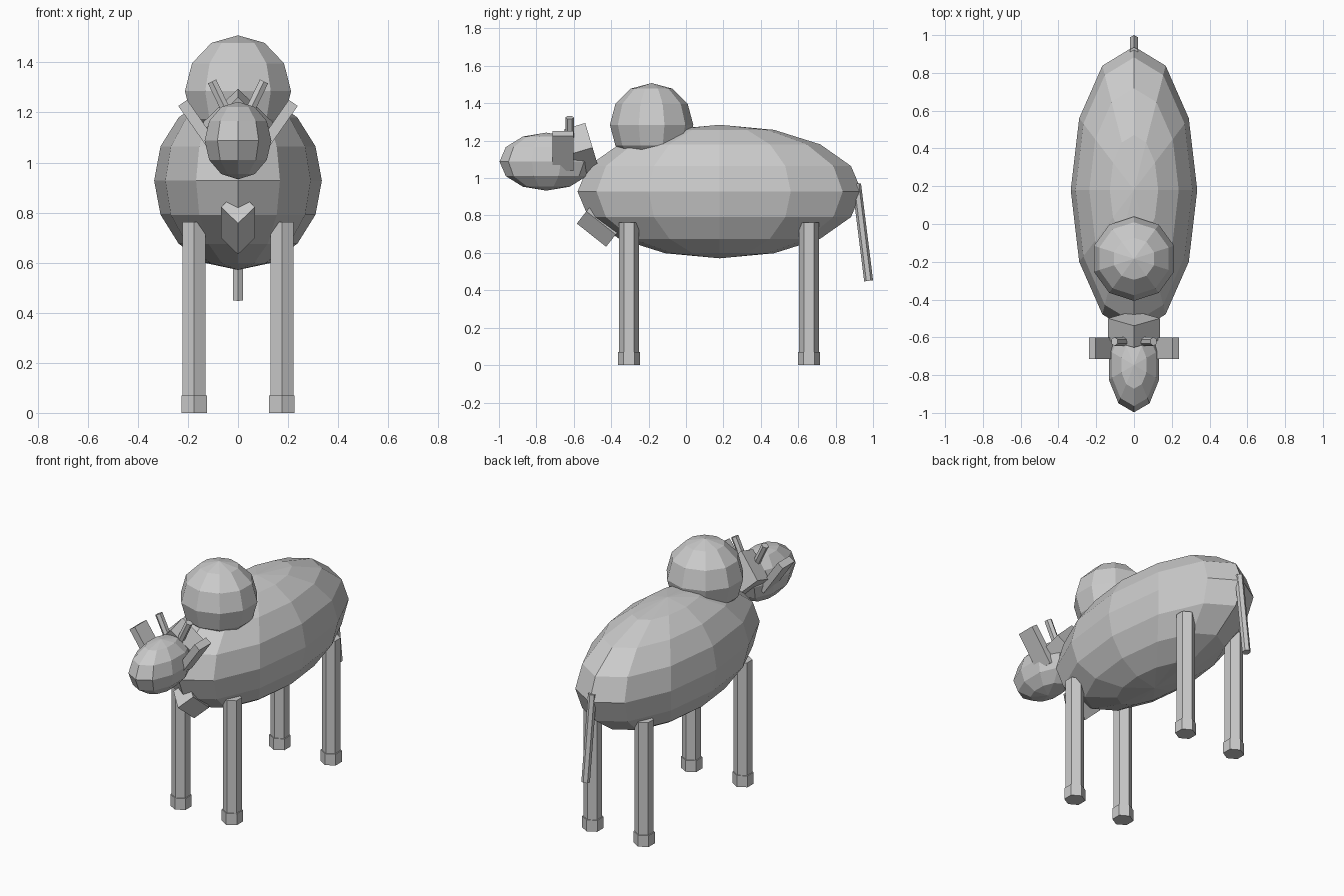
import bpy, bmesh, math
from mathutils import Matrix, Euler

if "Cube" in bpy.data.objects:
    bpy.data.objects.remove(bpy.data.objects["Cube"])

grey = bpy.data.materials.new("light grey hide")
grey.diffuse_color = (0.6, 0.6, 0.6, 1)
grey.use_nodes = True
grey.node_tree.nodes["Principled BSDF"].inputs["Base Color"].default_value = grey.diffuse_color


def finish(bm, name, loc, rot=(0, 0, 0)):
    """Turn a bmesh into a placed, flat-shaded object."""
    bmesh.ops.transform(bm, matrix=Matrix.Translation(loc) @ Euler(rot).to_matrix().to_4x4(), verts=bm.verts)
    me = bpy.data.meshes.new(name)
    bm.to_mesh(me)
    bm.free()
    me.materials.append(grey)
    ob = bpy.data.objects.new(name, me)
    bpy.context.collection.objects.link(ob)
    return ob


def ball(name, loc, size, segs, rings):
    bm = bmesh.new()
    bmesh.ops.create_uvsphere(bm, u_segments=segs, v_segments=rings, radius=1)
    bmesh.ops.scale(bm, vec=size, verts=bm.verts)
    return finish(bm, name, loc)


def prism(name, loc, rx, ry, length, sides, rot=(0, 0, 0)):
    """Straight prism along its local z, first corner on local y."""
    bm = bmesh.new()
    bmesh.ops.create_cone(bm, cap_ends=True, segments=sides, radius1=1, radius2=1, depth=1)
    bmesh.ops.scale(bm, vec=(rx, ry, length), verts=bm.verts)
    return finish(bm, name, loc, rot)


def box(name, loc, size, rot=(0, 0, 0)):
    bm = bmesh.new()
    bmesh.ops.create_cube(bm, size=1)
    bmesh.ops.scale(bm, vec=size, verts=bm.verts)
    return finish(bm, name, loc, rot)


# Rounded masses
ball("body", (0, 0.18, 0.928), (0.335, 0.76, 0.357), 12, 8)
ball("hump", (0, -0.184, 1.285), (0.223, 0.223, 0.223), 10, 6)
ball("head", (0, -0.747, 1.088), (0.14, 0.25, 0.155), 10, 6)

# Four-sided neck and dewlap, both tilted
prism("neck", (0, -0.557, 1.146), 0.137, 0.137, 0.12, 4, (1.862, 0, 0))
prism("dewlap", (0, -0.454, 0.760), 0.067, 0.083, 0.20, 4, (0.9, 0, 0))

# Tail
prism("tail", (0, 0.944, 0.71), 0.024, 0.024, 0.523, 6, (0.124, 0, 0))

# Paired parts
for side, s in (("left", 1), ("right", -1)):
    box(f"{side}_ear", (s * 0.155, -0.658, 1.144), (0.043, 0.114, 0.23), (0, s * 0.61, 0))
    prism(f"{side}_horn", (s * 0.069, -0.622, 1.252), 0.021, 0.0235, 0.16, 6, (0, s * 0.45, 0))
    for end, y in (("front", -0.305), ("back", 0.657)):
        prism(f"{end}_{side}_leg", (s * 0.175, y, 0.3865), 0.053, 0.053, 0.753, 6)
        prism(f"{end}_{side}_hoof", (s * 0.175, y, 0.035), 0.0595, 0.0595, 0.07, 6)
